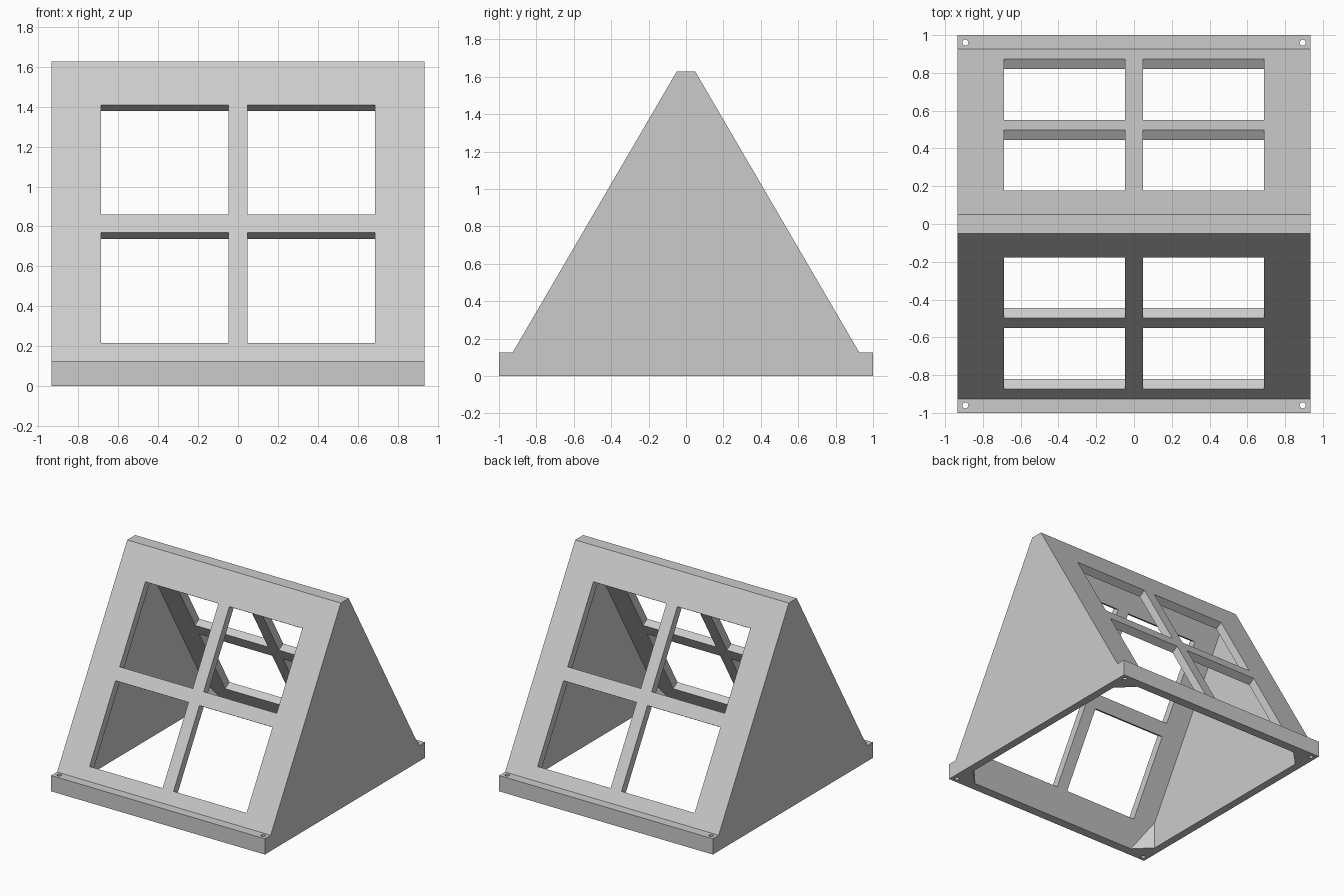
import bpy
import bmesh
from math import atan2, hypot
from mathutils import Matrix, Vector

cube = bpy.data.objects.get("Cube")
if cube:
    bpy.data.objects.remove(cube, do_unlink=True)

HALF_X, HEIGHT, RIDGE, LIP = 0.935, 1.627, 0.05, 0.125
WALL = 0.0625
RUN = (1 - RIDGE) / HEIGHT            # horizontal run of the slope per unit height
INNER = 1 - WALL * hypot(1, RUN)      # inner slope position at ground level
TILT = atan2(RUN, 1)

grey = bpy.data.materials.new("plain grey")
grey.use_nodes = True
grey.diffuse_color = (0.6, 0.6, 0.6, 1)
grey.node_tree.nodes["Principled BSDF"].inputs["Base Color"].default_value = (0.6, 0.6, 0.6, 1)


def make_object(name, bm):
    bmesh.ops.recalc_face_normals(bm, faces=bm.faces)
    mesh = bpy.data.meshes.new(name)
    bm.to_mesh(mesh)
    bm.free()
    mesh.materials.append(grey)
    obj = bpy.data.objects.new(name, mesh)
    bpy.context.collection.objects.link(obj)
    return obj


def extrude_profile(half_profile, half_x):
    """Mirror a (y, z) half profile and extrude it across x."""
    points = half_profile + [(-y, z) for y, z in reversed(half_profile)]
    bm = bmesh.new()
    face = bm.faces.new([bm.verts.new((-half_x, y, z)) for y, z in points])
    new = bmesh.ops.extrude_face_region(bm, geom=[face])["geom"]
    verts = [v for v in new if isinstance(v, bmesh.types.BMVert)]
    bmesh.ops.translate(bm, verts=verts, vec=(2 * half_x, 0, 0))
    return bm


def cut(target, cutter):
    cutter.hide_render = True
    mod = target.modifiers.new("cut", "BOOLEAN")
    mod.operation, mod.solver, mod.object = "DIFFERENCE", "EXACT", cutter
    bpy.context.view_layer.objects.active = target
    bpy.ops.object.modifier_apply(modifier=mod.name)
    bpy.data.objects.remove(cutter, do_unlink=True)


# A-frame body with mounting lips
body = make_object("frame_shell", extrude_profile(
    [(1, 0), (1, LIP), (1 - RUN * LIP, LIP), (RIDGE, HEIGHT)], HALF_X))

# Hollow inside, open below, with the four corners left filled as gussets
top, low = HEIGHT - WALL, -0.1
room = extrude_profile([(INNER - RUN * low, low), (INNER - RUN * top, top)], HALF_X - WALL)
for sx in (-1, 1):
    for sy in (-1, 1):
        bmesh.ops.bisect_plane(
            room, geom=room.verts[:] + room.edges[:] + room.faces[:],
            plane_co=(sx * (HALF_X - WALL), sy * (INNER - 0.125), 0),
            plane_no=Vector((sx, sy, 0)).normalized(), clear_outer=True)
        bmesh.ops.holes_fill(room, edges=[e for e in room.edges if e.is_boundary])
cut(body, make_object("room_cutter", room))

# Four window openings in each sloping panel, square to the panel
windows = bmesh.new()
for sy in (-1, 1):
    for sx in (-1, 1):
        for z0, z1 in ((0.215, 0.77), (0.86, 1.41)):
            z = (z0 + z1) / 2
            place = (Matrix.Translation((sx * 0.3675, sy * (1 - RUN * z), z))
                     @ Matrix.Rotation(sy * TILT, 4, "X")
                     @ Matrix.Diagonal((0.64, 0.2, (z1 - z0) * hypot(1, RUN), 1)))
            bmesh.ops.create_cube(windows, size=1, matrix=place)
cut(body, make_object("window_cutter", windows))

# Screw holes through the lip corners
holes = bmesh.new()
for sx in (-1, 1):
    for sy in (-1, 1):
        bmesh.ops.create_cone(
            holes, cap_ends=True, segments=24, radius1=0.016, radius2=0.016, depth=0.5,
            matrix=Matrix.Translation((sx * 0.893, sy * 0.96, 0.05)))
cut(body, make_object("screw_hole_cutter", holes))

# Flat panels, smooth hole walls
bpy.ops.object.select_all(action="DESELECT")
body.select_set(True)
bpy.context.view_layer.objects.active = body
bpy.ops.object.shade_smooth_by_angle(angle=0.5)
